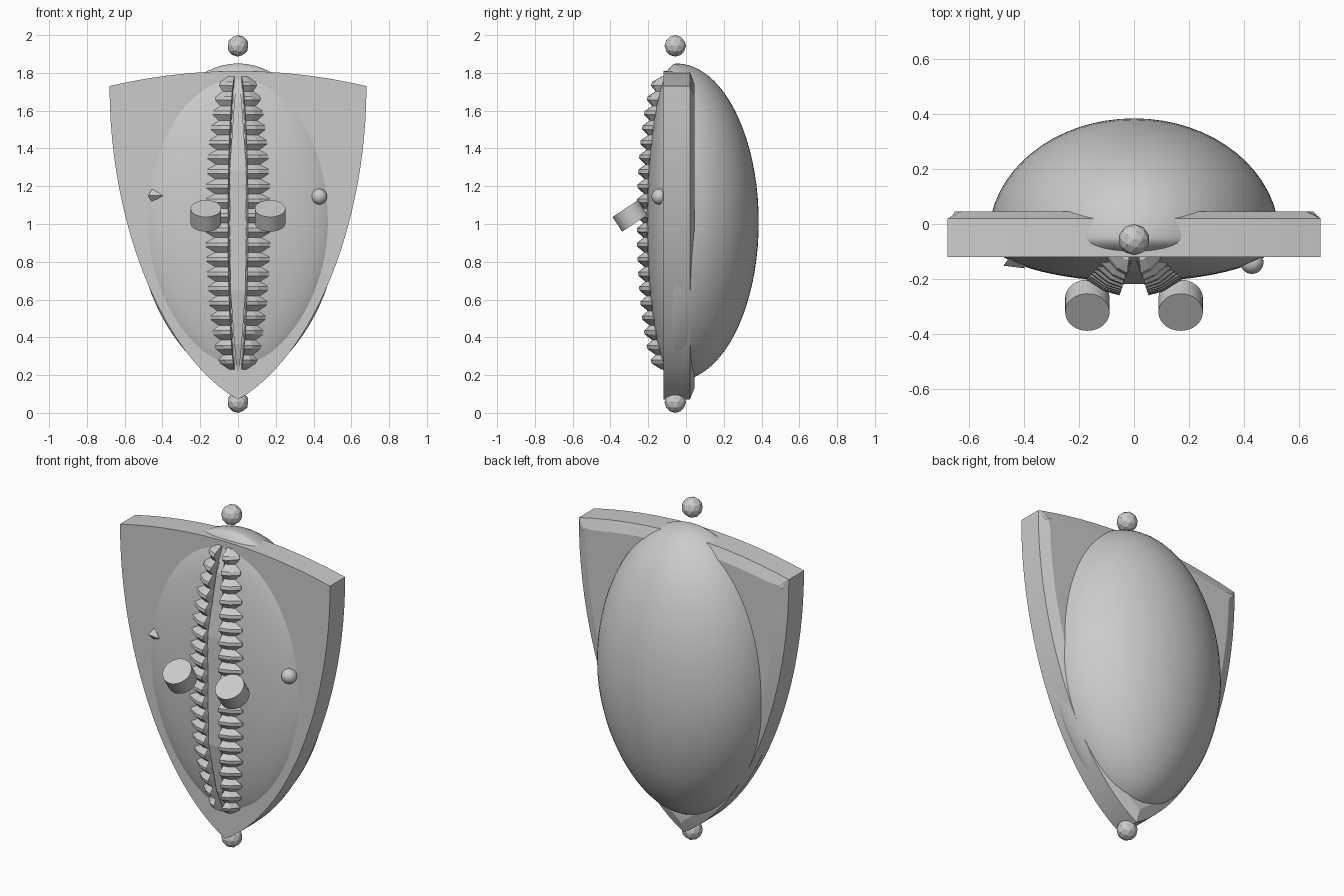
import bpy, bmesh, math
from mathutils import Vector

cube = bpy.data.objects.get("Cube")
if cube:
    bpy.data.objects.remove(cube, do_unlink=True)

grey = bpy.data.materials.new("plain_grey")
grey.use_nodes = True
GREY = (0.6, 0.6, 0.6, 1)
grey.diffuse_color = GREY
grey.node_tree.nodes["Principled BSDF"].inputs["Base Color"].default_value = GREY

MID = 1.01          # height of the shell's middle
BODY_Y = -0.05      # depth of the shell's widest plane
RX, RZ, BACK, FRONT = 0.53, 0.84, 0.435, 0.16


def finish(bm, name, smooth=None):
    bmesh.ops.recalc_face_normals(bm, faces=bm.faces)
    mesh = bpy.data.meshes.new(name)
    bm.to_mesh(mesh)
    bm.free()
    return dress(bpy.data.objects.new(name, mesh), smooth, link=True)


def dress(obj, smooth=None, link=False):
    if link:
        bpy.context.collection.objects.link(obj)
    obj.data.materials.append(grey)
    if smooth:
        bpy.ops.object.select_all(action='DESELECT')
        obj.select_set(True)
        bpy.context.view_layer.objects.active = obj
        bpy.ops.object.shade_smooth_by_angle(angle=math.radians(smooth))
    return obj


def loft(bm, sections):
    rings = [[bm.verts.new(p) for p in s] for s in sections]
    n = len(rings[0])
    for a, b in zip(rings, rings[1:]):
        for i in range(n):
            j = (i + 1) % n
            bm.faces.new((a[i], a[j], b[j], b[i]))
    bm.faces.new(rings[0])
    bm.faces.new(rings[-1])


def body_front(z):
    return BODY_Y - FRONT * math.sqrt(max(0, 1 - ((z - MID) / RZ) ** 2))


# Shield: curved outline, extruded, with a chamfered back
def side_point(t):
    p = [Vector(c) for c in ((0, 0.07), (0.4, 0.3), (0.68, 1.0), (0.68, 1.73))]
    s = 1 - t
    return p[0]*s**3 + p[1]*3*s*s*t + p[2]*3*s*t*t + p[3]*t**3

STEPS = 24
right = [side_point(i / STEPS) for i in range(STEPS + 1)]
top = [Vector((0.68 * math.cos(math.pi * i / 16),
               1.81 - 0.08 * math.cos(math.pi * i / 16) ** 2)) for i in range(1, 16)]
left = [Vector((-p.x, p.y)) for p in reversed(right[1:])]
outline = right + top + left
bm = bmesh.new()
loft(bm, [[(p.x, y, p.y) for p in outline] for y in (-0.12, 0.02)])
bmesh.ops.recalc_face_normals(bm, faces=bm.faces)
back = [f for f in bm.faces if f.normal.y > 0.9]
bmesh.ops.inset_region(bm, faces=back, thickness=0.06, depth=0.025)
finish(bm, "shield", 20)

# Shell: ellipsoid, deep at the back, shallow at the front, slimmer low down
bm = bmesh.new()
bmesh.ops.create_uvsphere(bm, u_segments=64, v_segments=40, radius=1)
for v in bm.verts:
    x, y, z = v.co
    slim = 1 - 0.15 * min(z, 0) ** 2
    v.co = (x * RX * slim, BODY_Y + y * (BACK if y > 0 else FRONT), MID + z * RZ)
finish(bm, "shell_body", 60)


# Toothed lips on both sides of the slit
TEETH, LOW, HIGH = 20, 0.23, 1.78

def lip_section(side, z, peak):
    s = math.sqrt(max(0, 1 - ((z - 1.005) / 0.8) ** 2))
    inner = 0.008 + 0.045 * s
    reach = 0.04 + 0.08 * s if peak else 0.03 + 0.04 * s
    tip = -0.135 - 0.125 * s + (0 if peak else 0.035)
    skin = body_front(z)
    pts = [(inner - 0.03 * s, skin + 0.08), (inner, tip),
           (inner + reach * 0.5, tip * 0.6 + skin * 0.4 - 0.004),
           (inner + reach, skin + 0.004), (inner + reach, skin + 0.08)]
    return [(side * x, y, z) for x, y in pts]

for side, label in ((1, "left"), (-1, "right")):
    bm = bmesh.new()
    pitch = (HIGH - LOW) / TEETH
    sections = []
    for i in range(TEETH):
        z = LOW + i * pitch
        sections += [lip_section(side, z, False),
                     lip_section(side, z + pitch * 0.4, True),
                     lip_section(side, z + pitch * 0.65, True)]
    sections.append(lip_section(side, HIGH, False))
    loft(bm, sections)
    finish(bm, label + "_toothed_lip")

# Faceted spindle filling the slit
bm = bmesh.new()
loft(bm, [[(-w, -0.05, MID - 0.045 + h), (-w, y, MID - 0.045 + h),
           (w, y, MID - 0.045 + h), (w, -0.05, MID - 0.045 + h)]
          for h, w, y in ((-0.74, 0.006, -0.12), (-0.6, 0.02, -0.17),
                          (-0.315, 0.04, -0.215), (0.315, 0.045, -0.218),
                          (0.68, 0.02, -0.17), (0.8, 0.006, -0.12))])
finish(bm, "slit_spindle")

# Tilted round eyes
axis = Vector((0, -0.55, 0.835))
for x, label in ((0.17, "left"), (-0.17, "right")):
    bpy.ops.mesh.primitive_cylinder_add(
        vertices=32, radius=0.081, depth=0.093, location=(x, -0.296, 1.043),
        rotation=axis.to_track_quat('Z', 'Y').to_euler())
    eye = bpy.context.object
    eye.name = label + "_eye"
    dress(eye, 30)

# Small stud and small spike on the cheeks
bpy.ops.mesh.primitive_uv_sphere_add(segments=24, ring_count=16, radius=0.042,
                                     location=(0.43, -0.14, 1.145))
bpy.context.object.name = "cheek_stud"
dress(bpy.context.object, 60)
bpy.ops.mesh.primitive_cone_add(vertices=4, radius1=0.036, depth=0.07,
                                location=(-0.426, -0.142, 1.15),
                                rotation=(0.6, math.pi / 2, 0))
bpy.context.object.name = "cheek_spike"
dress(bpy.context.object)

# Faceted beads above and below
for z, label in ((1.943, "top"), (0.057, "bottom")):
    bpy.ops.mesh.primitive_ico_sphere_add(subdivisions=2, radius=0.057,
                                          location=(0, -0.057, z))
    bpy.context.object.name = label + "_bead"
    dress(bpy.context.object)
